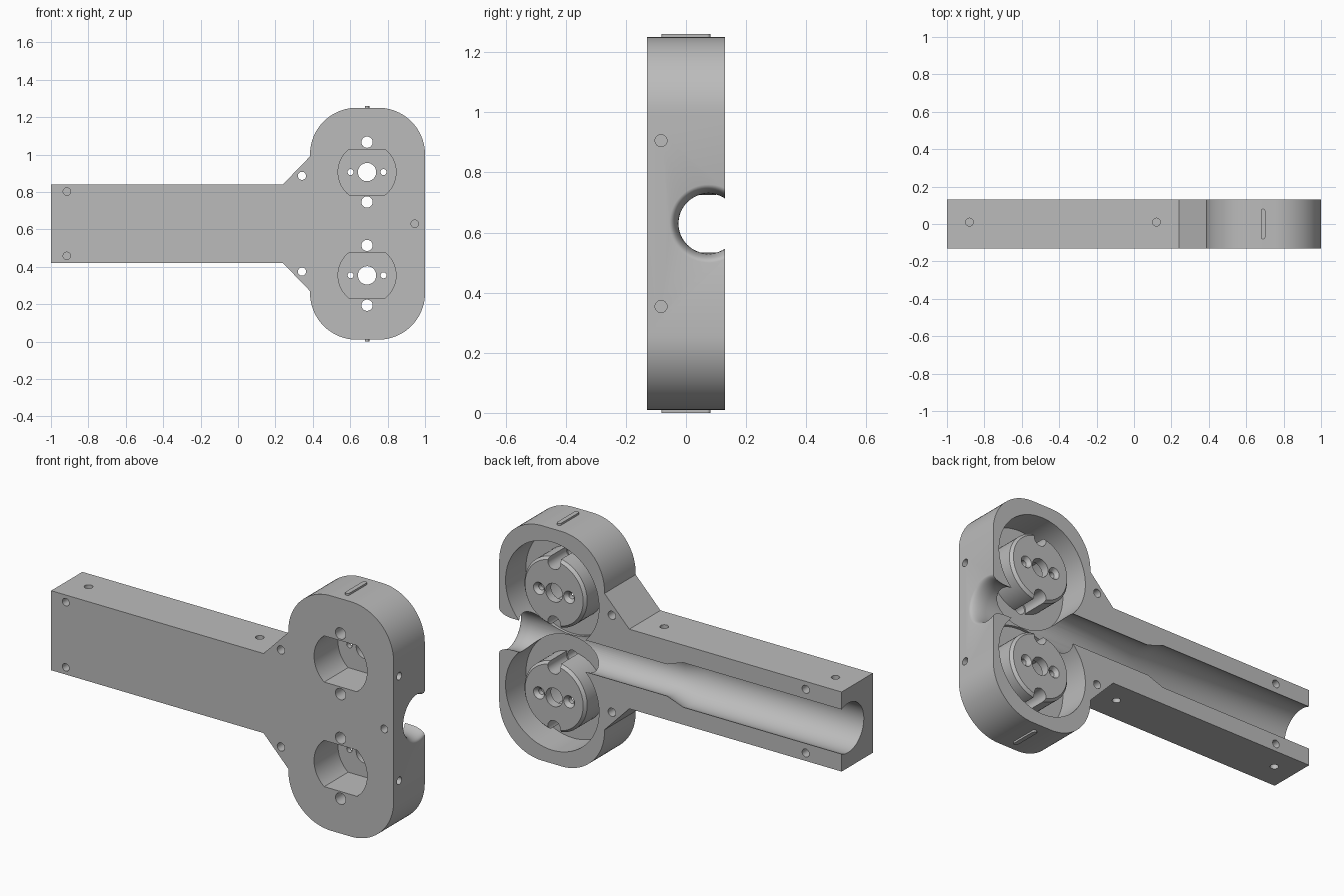
import bpy, bmesh, math

if "Cube" in bpy.data.objects:
    bpy.data.objects.remove(bpy.data.objects["Cube"], do_unlink=True)

BACK = 0.13            # half thickness of the shell
MID = 0.63             # height of the mirror line
HUB_X, HUB_DZ = 0.69, 0.276

grey = bpy.data.materials.new("plain grey")
grey.use_nodes = True
grey.diffuse_color = (0.5, 0.5, 0.5, 1)
grey.node_tree.nodes["Principled BSDF"].inputs["Base Color"].default_value = (0.5, 0.5, 0.5, 1)


def make(name, bm):
    bmesh.ops.recalc_face_normals(bm, faces=bm.faces[:])
    me = bpy.data.meshes.new(name)
    bm.to_mesh(me)
    bm.free()
    me.materials.append(grey)
    ob = bpy.data.objects.new(name, me)
    bpy.context.scene.collection.objects.link(ob)
    return ob


def lathe(name, axis, a, b, profile, n=32):
    """Solid of revolution: profile of (position along axis, radius)."""
    place = {"x": lambda t, u, v: (t, a + u, b + v),
             "y": lambda t, u, v: (a + u, t, b + v),
             "z": lambda t, u, v: (a + u, b + v, t)}[axis]
    bm = bmesh.new()
    rings = []
    for t, r in profile:
        rings.append([bm.verts.new(place(t, r * math.cos(2 * math.pi * i / n),
                                         r * math.sin(2 * math.pi * i / n))) for i in range(n)])
    for p, q in zip(rings, rings[1:]):
        for i in range(n):
            j = (i + 1) % n
            bm.faces.new((p[i], p[j], q[j], q[i]))
    bm.faces.new(rings[0])
    bm.faces.new(rings[-1])
    return make(name, bm)


def rod(axis, a, b, start, end, r, n=32):
    return lathe("cutter", axis, a, b, [(start, r), (end, r)], n)


def prism(name, outline, y0, y1):
    """Extrude an x-z outline along y."""
    bm = bmesh.new()
    face = bm.faces.new([bm.verts.new((x, y0, z)) for x, z in outline])
    new = bmesh.ops.extrude_face_region(bm, geom=[face])["geom"]
    bmesh.ops.translate(bm, vec=(0, y1 - y0, 0),
                        verts=[v for v in new if isinstance(v, bmesh.types.BMVert)])
    return make(name, bm)


def arc(cx, cz, r, start, end, n):
    return [(cx + r * math.cos(math.radians(start + (end - start) * i / n)),
             cz + r * math.sin(math.radians(start + (end - start) * i / n))) for i in range(n + 1)]


def combine(target, other, op="DIFFERENCE"):
    mod = target.modifiers.new("bool", "BOOLEAN")
    mod.operation, mod.solver, mod.object = op, "EXACT", other
    bpy.context.view_layer.objects.active = target
    bpy.ops.object.modifier_apply(modifier=mod.name)
    bpy.data.objects.remove(other, do_unlink=True)


# Shell outline: handle, gusset and rounded head, mirrored about MID
upper = [(-1, MID + 0.21), (0.24, MID + 0.21), (0.385, 0.99)]
upper += arc(0.635, 1.0, 0.25, 180, 90, 20) + arc(0.75, 1.0, 0.25, 90, 0, 20)
lower = [(x, 2 * MID - z) for x, z in reversed(upper)]
shell = prism("half_shell", upper + lower, -BACK, BACK)

sides = (1, -1)
for s in sides:
    # Round wheel pocket open to the back
    combine(shell, rod("y", HUB_X, MID + s * HUB_DZ, -0.04, 0.3, 0.273, 96))

# Stepped bore along the handle, flared at the head's side
flare = [(0.92 + 0.08 * math.sin(a), 0.13 - 0.03 * math.cos(a))
         for a in (math.pi / 2 * i / 8 for i in range(9))]
bore = [(-1.1, 0.13), (-0.075, 0.13), (0.02, 0.1)] + flare + [(1.1, 0.13)]
combine(shell, lathe("cutter", "x", 0.075, MID, bore, 64))

for s in sides:
    cz = MID + s * HUB_DZ
    # Chamfered hub with a screw notch above and below
    hub = lathe("hub", "y", HUB_X, cz, [(-0.07, 0.183), (0.1, 0.183), (0.115, 0.17)], 64)
    for t in sides:
        combine(hub, rod("y", HUB_X, cz + t * 0.16, -0.2, 0.2, 0.037))
    combine(shell, hub, "UNION")

    # Motor seat from the front: circle with flat top and bottom
    flat = math.degrees(math.asin(0.122 / 0.155))
    seat = arc(HUB_X, cz, 0.155, -flat, flat, 20) + arc(HUB_X, cz, 0.155, 180 - flat, 180 + flat, 20)
    combine(shell, prism("cutter", seat, -0.2, 0.07))

    # Shaft hole, countersunk screw holes and mounting holes
    combine(shell, rod("y", HUB_X, cz, -0.3, 0.3, 0.049))
    for t in sides:
        sink = [(0.0, 0.016), (0.095, 0.016), (0.115, 0.032), (0.2, 0.032)]
        combine(shell, lathe("cutter", "y", HUB_X + t * 0.088, cz, sink, 24))
        combine(shell, rod("y", HUB_X, cz + t * 0.16, -0.3, 0.3, 0.03))

    # Gusset hole, handle end holes and blind holes on the side
    combine(shell, rod("y", 0.342, MID + s * 0.256, -0.3, 0.3, 0.022, 24))
    combine(shell, rod("y", -0.915, MID + s * 0.172, -0.3, -0.07, 0.02, 24))
    combine(shell, rod("y", -0.79, MID + s * 0.168, 0.06, 0.3, 0.021, 24))
    combine(shell, rod("x", -0.083, MID + s * HUB_DZ, 0.93, 1.2, 0.02, 24))
    # Blind holes in the handle's top and bottom
    for x in (-0.88, 0.12):
        combine(shell, rod("z", x, 0.01, MID + s * 0.155, MID + s * 0.4, 0.021, 24))

# Single blind hole on the front near the side opening
combine(shell, rod("y", 0.945, MID, -0.3, -0.07, 0.02, 24))

# Small round-ended ribs on the top and bottom of the head
for s, name in ((1, "top_rib"), (-1, "bottom_rib")):
    outline = arc(HUB_X, 0.07, 0.012, 0, 180, 10) + arc(HUB_X, -0.07, 0.012, 180, 360, 10)
    rib = prism(name, outline, 0, 0.02)
    for v in rib.data.vertices:
        x, y, z = v.co
        v.co = (x, z, MID + s * (0.61 + y))
    bm = bmesh.new()
    bm.from_mesh(rib.data)
    bmesh.ops.recalc_face_normals(bm, faces=bm.faces[:])
    bm.to_mesh(rib.data)
    bm.free()

# Smooth curved walls, keep machined edges crisp
bpy.ops.object.select_all(action="DESELECT")
shell.select_set(True)
bpy.context.view_layer.objects.active = shell
bpy.ops.object.shade_smooth_by_angle(angle=math.radians(25))
